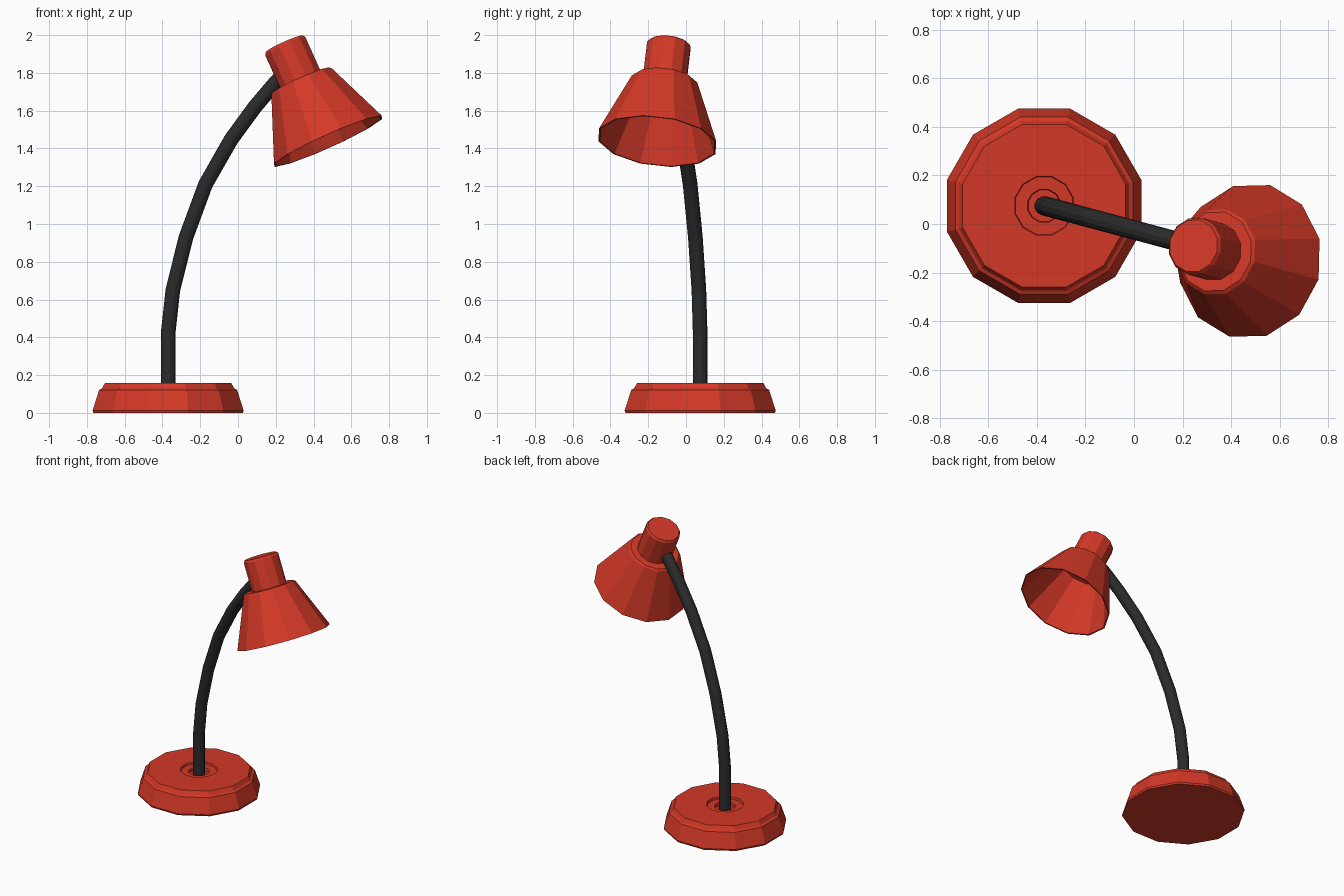
import bpy, bmesh
from math import sin, cos, pi, radians
from mathutils import Matrix, Vector

if "Cube" in bpy.data.objects:
    bpy.data.objects.remove(bpy.data.objects["Cube"])


def material(name, color):
    m = bpy.data.materials.new(name)
    m.diffuse_color = color
    m.use_nodes = True
    m.node_tree.nodes["Principled BSDF"].inputs["Base Color"].default_value = m.diffuse_color
    return m


RED = material("red", (0.65, 0.04, 0.02, 1))
BLACK = material("black", (0.025, 0.025, 0.025, 1))
# whole lamp is turned 15 degrees around the base centre
LAMP = Matrix.Translation((-0.37, 0.075, 0)) @ Matrix.Rotation(radians(-15), 4, 'Z')


def lathe(name, profile, matrix, sides=12):
    """Revolve (radius, height) points; radius 0 closes with a pole."""
    bm = bmesh.new()
    rings = []
    for r, z in profile:
        n = sides if r > 0 else 1
        rings.append([bm.verts.new((r * cos(2 * pi * i / sides), r * sin(2 * pi * i / sides), z))
                      for i in range(n)])
    for a, b in zip(rings, rings[1:]):
        for i in range(sides):
            j = (i + 1) % sides
            quad = [a[i % len(a)], a[j % len(a)], b[j % len(b)], b[i % len(b)]]
            bm.faces.new(list(dict.fromkeys(quad)))
    bmesh.ops.recalc_face_normals(bm, faces=bm.faces)
    mesh = bpy.data.meshes.new(name)
    bm.to_mesh(mesh)
    bm.free()
    mesh.materials.append(RED)
    ob = bpy.data.objects.new(name, mesh)
    ob.matrix_world = matrix
    bpy.context.collection.objects.link(ob)
    return ob


# base with bevelled edge and stepped socket
lathe("base", [(0, 0), (0.41, 0), (0.414, 0.012), (0.378, 0.122), (0.362, 0.13), (0.347, 0.157),
               (0.125, 0.157), (0.122, 0.142), (0.07, 0.142), (0.067, 0.12), (0, 0.12)], LAMP)

# head frame: origin at top of the neck, +z tilted 25 degrees back from the shade
HEAD = LAMP @ Matrix.Translation((0.637, 0, 1.953)) @ Matrix.Rotation(radians(-25), 4, 'Y')
lathe("neck", [(0, 0), (0.11, 0), (0.12, -0.014), (0.12, -0.225), (0, -0.225)], HEAD)

# hollow conical shade with thin wall
lathe("shade", [(0, -0.215), (0.168, -0.215), (0.181, -0.226), (0.323, -0.568),
                (0.314, -0.568), (0.17, -0.232), (0, -0.232)], HEAD)

# bent arm
path = [(0, 0.10), (0, 0.42), (0.026, 0.65), (0.098, 0.93), (0.205, 1.21),
        (0.347, 1.45), (0.476, 1.62), (0.59, 1.75), (0.65, 1.805)]
curve = bpy.data.curves.new("arm", 'CURVE')
curve.dimensions = '3D'
curve.bevel_depth = 0.04
curve.bevel_resolution = 4
curve.use_fill_caps = True
spline = curve.splines.new('POLY')
spline.points.add(len(path) - 1)
for p, (u, z) in zip(spline.points, path):
    p.co = (u, 0, z, 1)
spline.use_smooth = False
curve.materials.append(BLACK)
arm = bpy.data.objects.new("arm", curve)
arm.matrix_world = LAMP
bpy.context.collection.objects.link(arm)
